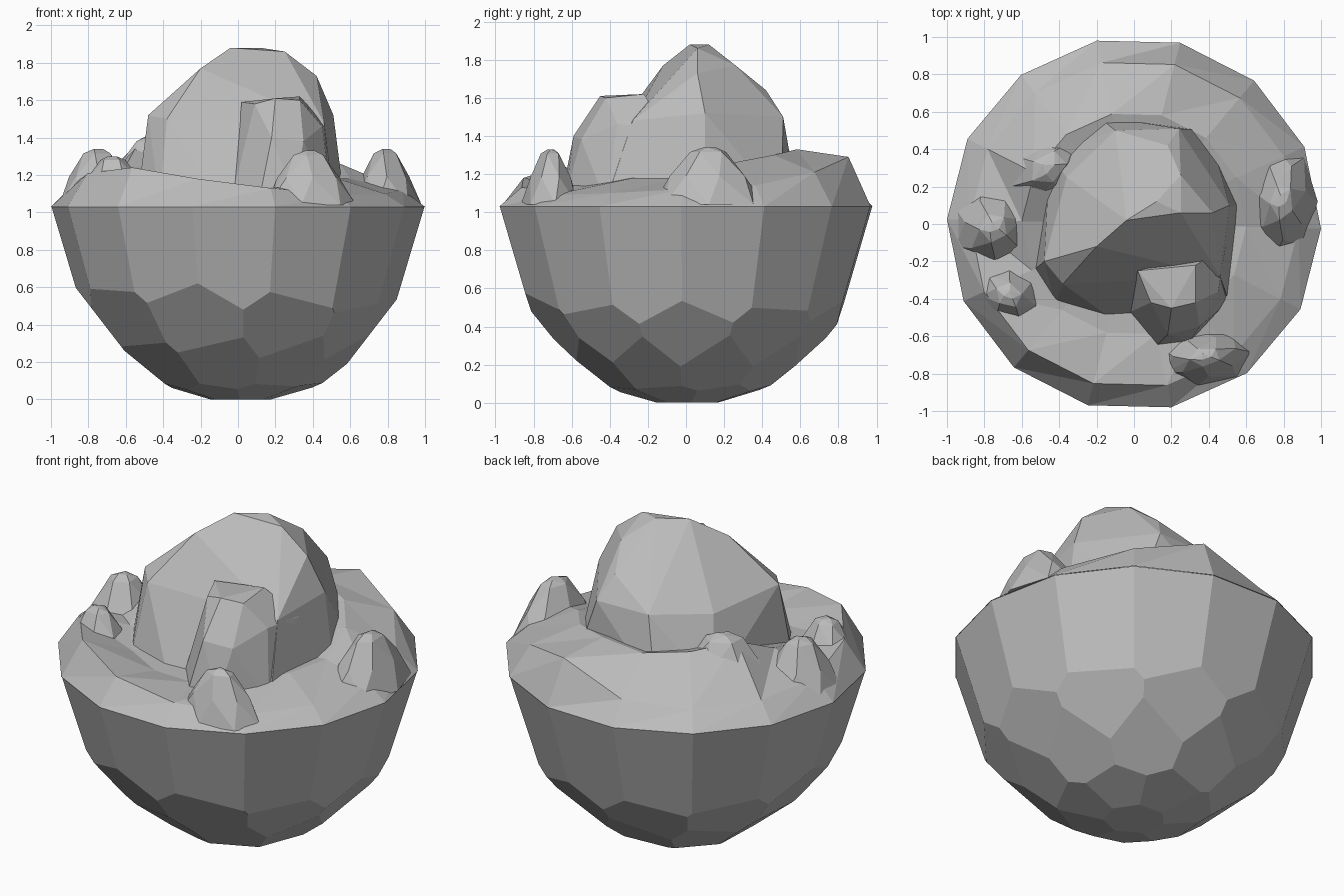
import bpy, bmesh
from math import cos, sin, tau, radians

if "Cube" in bpy.data.objects:
    bpy.data.objects.remove(bpy.data.objects["Cube"], do_unlink=True)

stone = bpy.data.materials.new("stone grey")
stone.use_nodes = True
GREY = (0.5, 0.5, 0.5, 1)
stone.diffuse_color = GREY
stone.node_tree.nodes["Principled BSDF"].inputs["Base Color"].default_value = GREY


def finish(bm, name):
    bmesh.ops.recalc_face_normals(bm, faces=bm.faces)
    mesh = bpy.data.meshes.new(name)
    bm.to_mesh(mesh)
    bm.free()
    mesh.materials.append(stone)
    ob = bpy.data.objects.new(name, mesh)
    bpy.context.collection.objects.link(ob)


def hull(name, points):
    """Faceted rock wrapped around a handful of points."""
    bm = bmesh.new()
    for p in points:
        bm.verts.new(p)
    res = bmesh.ops.convex_hull(bm, input=bm.verts)
    loose = {v for v in res["geom_interior"] if isinstance(v, bmesh.types.BMVert)}
    bmesh.ops.delete(bm, geom=list(loose), context="VERTS")
    bmesh.ops.dissolve_limit(bm, angle_limit=radians(6), verts=bm.verts, edges=bm.edges)
    finish(bm, name)


# Chiselled round base: a block cut by staggered rows of planes
bm = bmesh.new()
bmesh.ops.create_cube(bm, size=2.6)
bmesh.ops.translate(bm, verts=bm.verts, vec=(0, 0, 1.3))


def chop(point, normal):
    geom = bm.verts[:] + bm.edges[:] + bm.faces[:]
    cut = bmesh.ops.bisect_plane(bm, geom=geom, plane_co=point, plane_no=normal, clear_outer=True)
    edges = [e for e in cut["geom_cut"] if isinstance(e, bmesh.types.BMEdge)]
    if len(edges) > 2:
        bmesh.ops.contextual_create(bm, geom=edges)


N = 14
TURN = 0.2
RIM = 1.03
chop((0, 0, RIM), (0, 0, 1))
# sides, radius, height, outward and downward slope, turn, leanness at the front right
ROWS = [(N, 0.905, 0.8, 0.96, 0.28, TURN, 0), (10, 0.76, 0.42, 0.79, 0.61, 0.0, 0.06),
        (9, 0.56, 0.2, 0.64, 0.77, 0.3, 0.1), (7, 0.35, 0.06, 0.3, 0.95, 0.6, 0.1)]
for sides, r, z, out, down, turn, lean in ROWS:
    for i in range(sides):
        a = tau * i / sides + turn
        c, s = cos(a), sin(a)
        rr = r * (1 - lean * max(0, cos(a - radians(230))))
        chop((rr * c, rr * s, z), (out * c, out * s, -down))
finish(bm, "rock_base")

# Uneven ground: rim on the base corners, raised lip, inner slope and hidden centre
LIP = [1.12, 1.14, 1.21, 1.29, 1.15, 1.12, 1.13,
       1.15, 1.21, 1.24, 1.18, 1.13, 1.09, 1.1]
INNER = [1.18, 1.26, 1.3, 1.33, 1.31, 1.34, 1.37,
         1.25, 1.17, 1.14, 1.13, 1.13, 1.15, 1.18]
bm = bmesh.new()
rings = []
for radius, heights in ((1.0, [RIM] * N), (0.88, LIP), (0.6, INNER)):
    ring = []
    for i, h in enumerate(heights):
        a = tau * (i - 0.5) / N + TURN
        ring.append(bm.verts.new((radius * cos(a), radius * sin(a), h)))
    rings.append(ring)
for outer, inner in zip(rings, rings[1:]):
    for i in range(N):
        j = (i + 1) % N
        bm.faces.new((outer[i], outer[j], inner[j]))
        bm.faces.new((outer[i], inner[j], inner[i]))
centre = bm.verts.new((0, 0, 1.15))
for i in range(N):
    bm.faces.new((rings[-1][i], rings[-1][(i + 1) % N], centre))
finish(bm, "ground")

# Central peak
hull("peak", [
    (-.54, -.25, 1.05), (-.42, -.43, 1.05), (-.1, -.52, 1.05), (.51, -.42, 1.05),
    (.57, .1, 1.05), (.4, .5, 1.05), (-.2, .58, 1.1), (-.45, .38, 1.1),
    (-.48, -.2, 1.52), (-.38, -.32, 1.5), (-.2, -.12, 1.77), (-.04, .02, 1.88),
    (.12, .12, 1.88), (.25, .06, 1.86), (.42, .06, 1.73), (.51, .1, 1.52),
    (.46, -.28, 1.48), (.25, .26, 1.77), (.18, .42, 1.64), (.24, .51, 1.5),
    (-.1, .5, 1.5), (-.36, .25, 1.48)])

# Shoulder knob leaning on the front of the peak
hull("front_shoulder", [
    (-.04, -.48, 1.05), (.12, -.65, 1.1), (.3, -.63, 1.1), (.5, -.42, 1.05),
    (.09, -.42, 1.58), (.2, -.45, 1.61), (.33, -.42, 1.6), (.45, -.36, 1.46),
    (.02, -.25, 1.59), (.33, -.22, 1.62), (.49, -.12, 1.45), (.18, -.59, 1.4), (.35, -.55, 1.38)])


def boulder(name, x, y, rx, ry, top, turn=0.0):
    """Small tapered lump sitting in the ground."""
    pts = []
    for k, (scale, rise, sides) in enumerate(((1.2, 0, 7), (0.82, 0.5, 7), (0.4, 0.92, 5), (0.15, 1, 3))):
        for i in range(sides):
            a = tau * (i + 0.3 * k) / sides
            u, v = rx * scale * cos(a), ry * scale * sin(a)
            pts.append((x + u * cos(turn) - v * sin(turn),
                        y + u * sin(turn) + v * cos(turn), 1.04 + rise * (top - 1.04)))
    hull(name, pts)


boulder("left_boulder", 0.79, 0.12, 0.16, 0.25, 1.34)
boulder("right_boulder", -0.75, -0.02, 0.19, 0.2, 1.34)
boulder("front_right_boulder", -0.67, -0.38, 0.19, 0.16, 1.3, -0.6)
boulder("front_left_boulder", 0.38, -0.71, 0.21, 0.13, 1.33, 0.1)
boulder("back_right_ridge", -0.46, 0.3, 0.27, 0.2, 1.41, 0.6)
